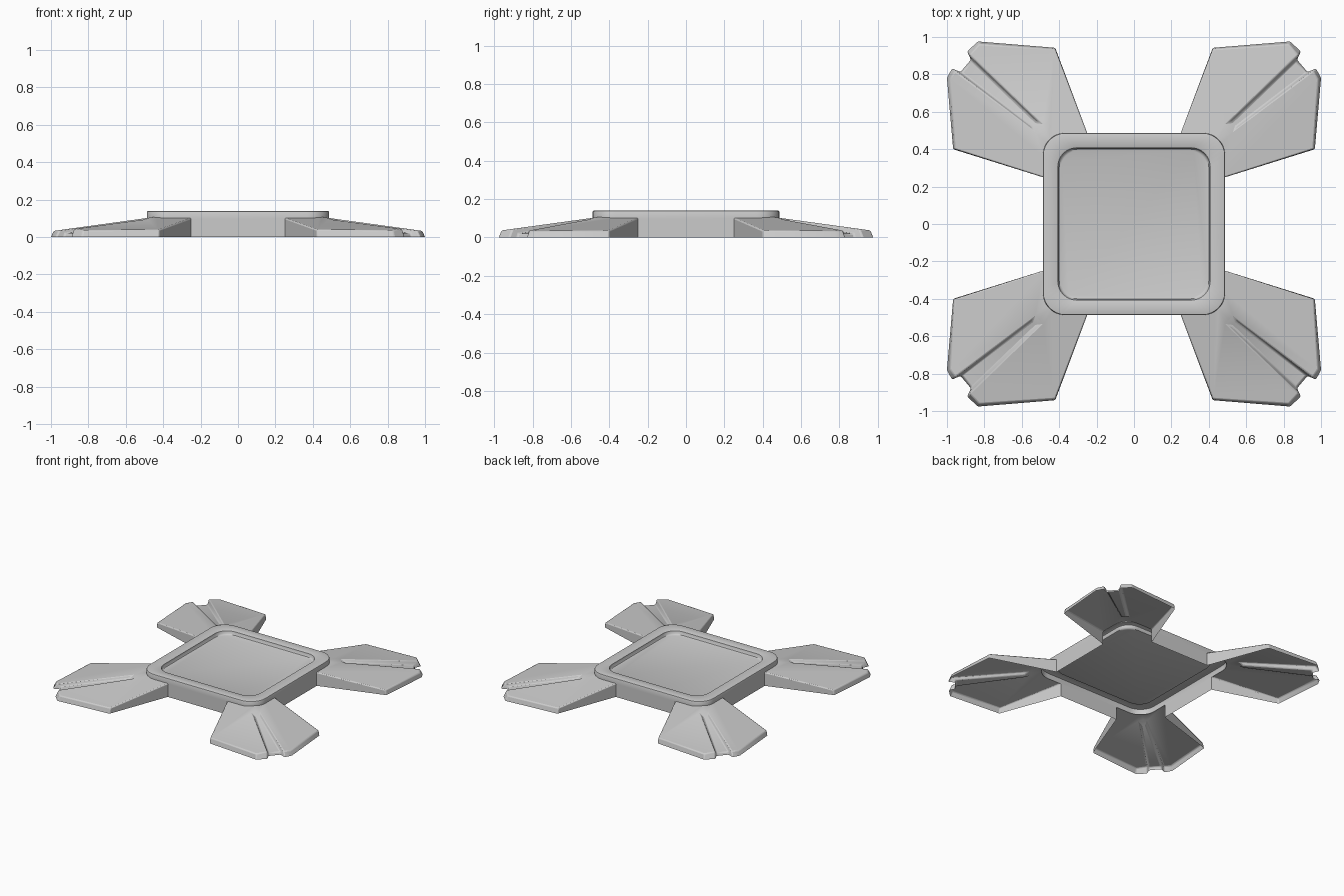
import bpy, bmesh
from math import sin, cos, pi, radians

if "Cube" in bpy.data.objects:
    bpy.data.objects.remove(bpy.data.objects["Cube"])

H, R = 0.487, 0.12          # body half-width and corner radius
INNER_Z = 0.102             # height where the arms meet the body


def finish(name, bm, up_face, bevel=0.0, mirror=False):
    """Orient the open shell upwards, create the object, add modifiers."""
    bmesh.ops.recalc_face_normals(bm, faces=bm.faces)
    bm.normal_update()
    if up_face.normal.z < 0:
        bmesh.ops.reverse_faces(bm, faces=bm.faces)
    me = bpy.data.meshes.new(name)
    bm.to_mesh(me)
    bm.free()
    ob = bpy.data.objects.new(name, me)
    bpy.context.collection.objects.link(ob)
    if bevel:
        m = ob.modifiers.new("soft_edges", 'BEVEL')
        m.width, m.segments, m.angle_limit = bevel, 2, radians(40)
    if mirror:
        m = ob.modifiers.new("four_corners", 'MIRROR')
        m.use_axis = (True, True, False)
        m.use_mirror_merge = False
    bpy.ops.object.select_all(action='DESELECT')
    ob.select_set(True)
    bpy.context.view_layer.objects.active = ob
    bpy.ops.object.shade_smooth_by_angle(angle=radians(35))
    return ob


def rounded_square(h, r, n=8):
    pts = []
    for k, (sx, sy) in enumerate([(1, 1), (-1, 1), (-1, -1), (1, -1)]):
        for i in range(n + 1):
            a = k * pi / 2 + i / n * pi / 2
            pts.append((sx * (h - r) + r * cos(a), sy * (h - r) + r * sin(a)))
    return pts


# Body: raised rim and sunken tray, lofted from rounded squares
bm = bmesh.new()
profile = [(H, R, INNER_Z - 0.004), (H, R, 0.133), (H - 0.002, R, 0.138), (H - 0.007, R, 0.14),
           (0.412, 0.10), (0.407, 0.10, 0.137), (0.404, 0.10, 0.12),
           (0.400, 0.10, 0.113), (0.392, 0.095, 0.11)]
profile[4] += (0.14,)
rings = [[bm.verts.new((x, y, z)) for x, y in rounded_square(h, r)] for h, r, z in profile]
for a, b in zip(rings, rings[1:]):
    for i in range(len(a)):
        j = (i + 1) % len(a)
        bm.faces.new((a[i], a[j], b[j], b[i]))
tray = bm.faces.new(rings[-1])
finish("tray_body", bm, tray)

# Lower side walls between the arms (the base is an open shell)
for name, (dx, dy) in {"wall_right": (1, 0), "wall_back": (0, 1),
                       "wall_left": (-1, 0), "wall_front": (0, -1)}.items():
    bm = bmesh.new()
    co = [(dx * H - dy * t, dy * H + dx * t, z)
          for t, z in [(-0.25, 0), (0.25, 0), (0.25, INNER_Z), (-0.25, INNER_Z)]]
    bm.faces.new([bm.verts.new(c) for c in co])
    me = bpy.data.meshes.new(name)
    bm.to_mesh(me)
    bm.free()
    bpy.context.collection.objects.link(bpy.data.objects.new(name, me))

# Arm: two sloping halves, a widening groove between them, and a skirt
bm = bmesh.new()


def slope(d):
    return INNER_Z - 0.138 * (d - H)


def half_a(x, y):
    return bm.verts.new((x, y, slope(y)))


def half_b(x, y):
    return bm.verts.new((x, y, slope(x)))


arc = [(H - R + R * cos(i * pi / 16), H - R + R * sin(i * pi / 16)) for i in range(9)]
mid = half_a(*arc[4])
start = half_a(0.51, 0.51)
a_in, a_side, a_tip, a_notch = half_a(0.25, H), half_a(0.421, 0.935), half_a(0.828, 0.962), half_a(0.878, 0.905)
b_in, b_side, b_tip, b_notch = half_b(H, 0.25), half_b(0.96, 0.401), half_b(0.985, 0.775), half_b(0.956, 0.818)
ga, gb = half_a(0.497, 0.54), half_b(0.535, 0.498)
top_a = bm.faces.new([a_in] + [half_a(*p) for p in reversed(arc[5:])] + [mid, start, ga, a_notch, a_tip, a_side])
bm.faces.new([b_side, b_tip, b_notch, gb, start, mid] + [half_b(*p) for p in reversed(arc[:4])] + [b_in])

# Groove floor and walls
fa0, fb0 = bm.verts.new((0.523, 0.545, 0.075)), bm.verts.new((0.545, 0.52, 0.075))
fa1, fb1 = bm.verts.new((0.866, 0.872, 0.02)), bm.verts.new((0.922, 0.808, 0.02))
bm.faces.new((fa0, fb0, fb1, fa1))
bm.faces.new((ga, fa0, fa1, a_notch))
bm.faces.new((gb, b_notch, fb1, fb0))
bm.faces.new((start, gb, fb0, fa0, ga))

# Skirt around the arm, flaring slightly at the tips
top = [a_in, a_side, a_tip, a_notch, fa1, fb1, b_notch, b_tip, b_side, b_in]
foot = [(0.25, H), (0.421, 0.942), (0.835, 0.976), (0.892, 0.922), (0.872, 0.878),
        (0.928, 0.812), (0.973, 0.832), (1.0, 0.78), (0.967, 0.40), (H, 0.25)]
low = [bm.verts.new((x, y, 0)) for x, y in foot]
for i in range(len(top) - 1):
    bm.faces.new((top[i], top[i + 1], low[i + 1], low[i]))
finish("corner_arms", bm, top_a, bevel=0.007, mirror=True)
